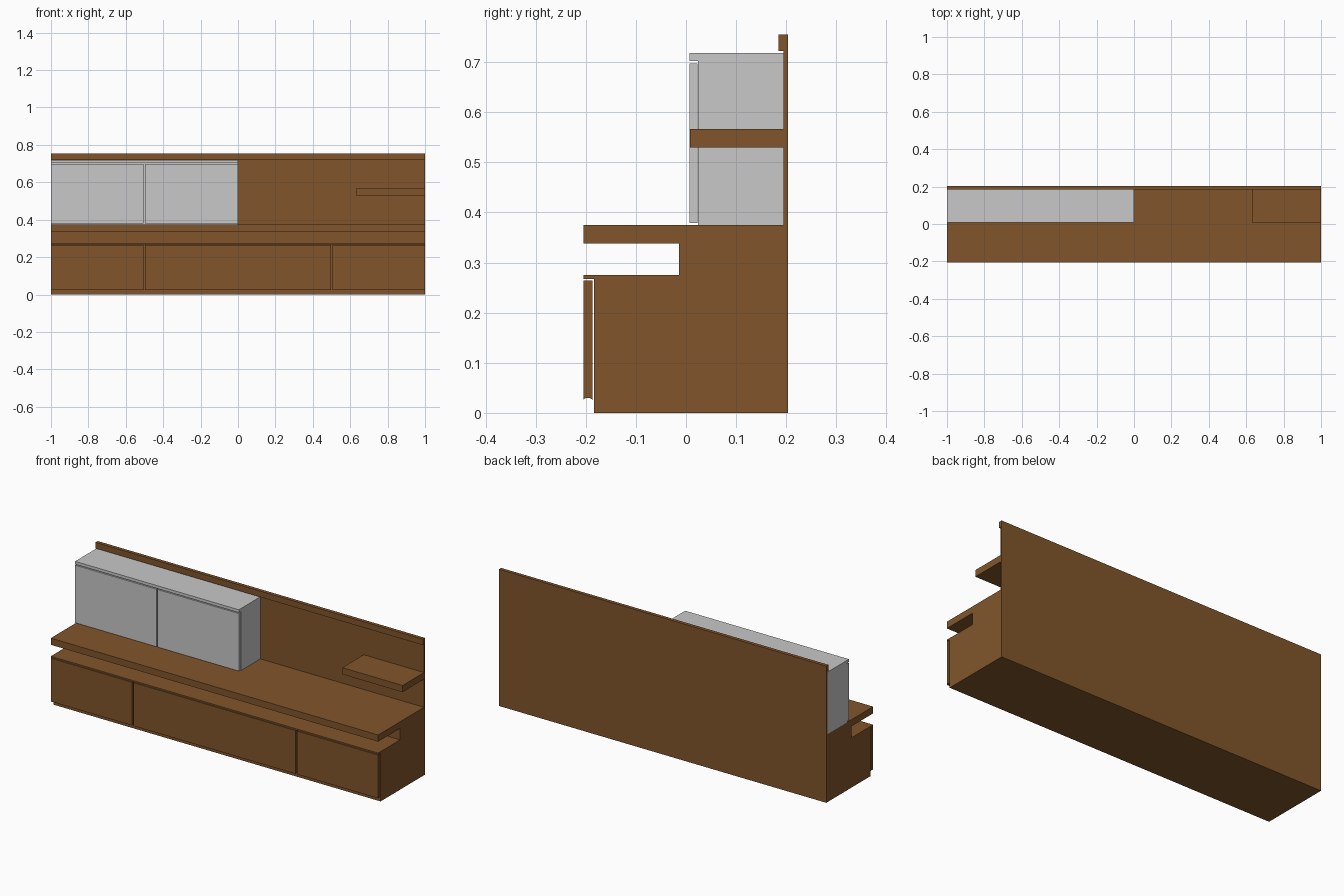
import bpy, bmesh, math

if "Cube" in bpy.data.objects:
    bpy.data.objects.remove(bpy.data.objects["Cube"])


def material(name, rgb):
    m = bpy.data.materials.new(name)
    m.diffuse_color = (*rgb, 1)
    m.use_nodes = True
    m.node_tree.nodes["Principled BSDF"].inputs["Base Color"].default_value = m.diffuse_color
    return m


WOOD = material("brown_wood", (0.22, 0.091, 0.024))
GREY = material("light_grey", (0.58, 0.58, 0.58))


def extrude_x(name, x0, x1, profile, mat):
    """Solid made by sweeping a (y, z) outline from x0 to x1."""
    bm = bmesh.new()
    face = bm.faces.new([bm.verts.new((x0, y, z)) for y, z in profile])
    out = bmesh.ops.extrude_face_region(bm, geom=[face])
    moved = [v for v in out["geom"] if isinstance(v, bmesh.types.BMVert)]
    bmesh.ops.translate(bm, verts=moved, vec=(x1 - x0, 0, 0))
    bmesh.ops.recalc_face_normals(bm, faces=bm.faces)
    mesh = bpy.data.meshes.new(name)
    bm.to_mesh(mesh)
    bm.free()
    mesh.materials.append(mat)
    obj = bpy.data.objects.new(name, mesh)
    bpy.context.collection.objects.link(obj)
    return obj


def box(name, x0, x1, y0, y1, z0, z1, mat):
    return extrude_x(name, x0, x1, [(y0, z0), (y1, z0), (y1, z1), (y0, z1)], mat)


BACK = 0.195

# back panel with a lip folded forward along the top
extrude_x("back_panel", -1, 1, [(BACK, 0), (0.204, 0), (0.204, 0.755),
                                (0.185, 0.755), (0.185, 0.722), (BACK, 0.722)], WOOD)

# two lower cabinets side by side, each with an overhanging top edge
for i, x in enumerate((-1, 0)):
    extrude_x(f"lower_cabinet_{i + 1}", x, x + 1,
              [(-0.184, 0), (BACK, 0), (BACK, 0.275), (-0.205, 0.275),
               (-0.205, 0.267), (-0.184, 0.267)], WOOD)

# lower doors, with a finger groove hollowed along the bottom edge
groove = [(-0.196 + 0.009 * math.cos(a), 0.025 + 0.005 * math.sin(a))
          for a in [math.pi * k / 6 for k in range(7)]]
door_profile = [(-0.205, 0.264), (-0.187, 0.264)] + groove
for i, (x0, x1) in enumerate(((-1, -0.504), (-0.496, 0.496), (0.504, 1))):
    extrude_x(f"lower_door_{i + 1}", x0, x1, door_profile, WOOD)

# four recessed riser blocks carrying the long top board
for i in range(4):
    x = -1 + i * 0.5
    box(f"riser_{i + 1}", x, x + 0.5, -0.014, BACK, 0.275, 0.338, WOOD)
box("long_top_board", -1, 1, -0.205, BACK, 0.338, 0.375, WOOD)

# grey upper cabinet with overhanging top edge
extrude_x("upper_cabinet", -1, 0,
          [(0.024, 0.375), (BACK, 0.375), (BACK, 0.718), (0.007, 0.718),
           (0.007, 0.702), (0.024, 0.702)], GREY)
for i, (x0, x1) in enumerate(((-1, -0.504), (-0.496, 0))):
    box(f"upper_door_{i + 1}", x0, x1, 0.007, 0.023, 0.379, 0.697, GREY)

# small floating shelf on the right
box("wall_shelf", 0.632, 1, 0.008, BACK, 0.53, 0.567, WOOD)
